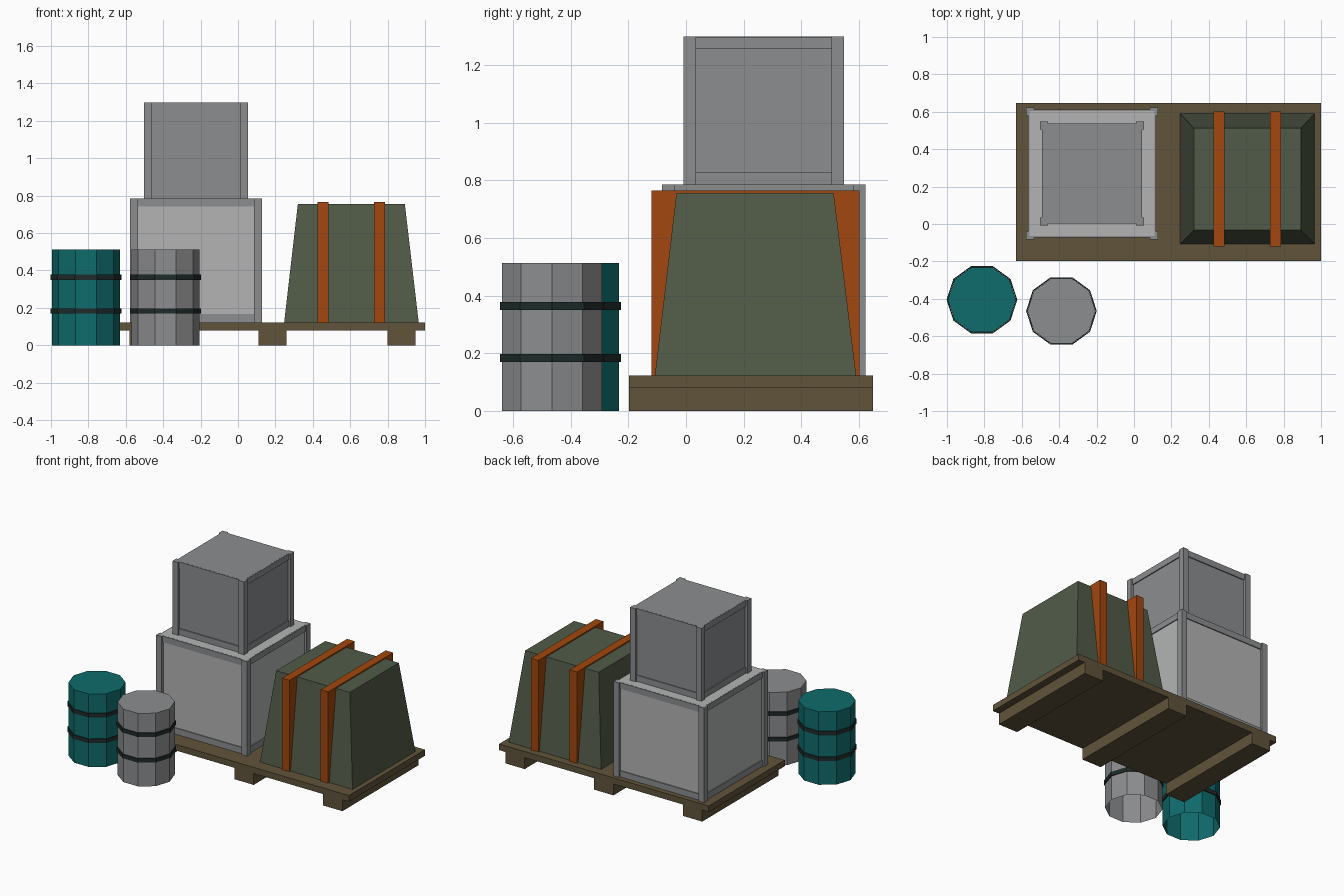
import bpy, bmesh, math

if "Cube" in bpy.data.objects:
    bpy.data.objects.remove(bpy.data.objects["Cube"])


def material(name, hex_code):
    def linear(v):
        return v / 12.92 if v <= 0.04045 else ((v + 0.055) / 1.055) ** 2.4
    rgb = [linear(int(hex_code[i:i + 2], 16) / 255) for i in (0, 2, 4)]
    mat = bpy.data.materials.new(name)
    mat.diffuse_color = (*rgb, 1)
    mat.use_nodes = True
    mat.node_tree.nodes["Principled BSDF"].inputs["Base Color"].default_value = mat.diffuse_color
    return mat


WOOD = material("brown wood", "60533A")
GREY = material("mid grey", "8C8D8F")
LIGHT = material("light grey", "B3B4B4")
GREEN = material("olive canvas", "515B48")
ORANGE = material("rust orange", "A2470E")
TEAL = material("teal", "0F6B6C")
BLACK = material("near black green", "1E2B29")


def finish(bm, name, mat):
    bmesh.ops.recalc_face_normals(bm, faces=bm.faces)
    mesh = bpy.data.meshes.new(name)
    bm.to_mesh(mesh)
    bm.free()
    mesh.materials.append(mat)
    obj = bpy.data.objects.new(name, mesh)
    bpy.context.collection.objects.link(obj)
    return obj


def box(name, mat, x, y, z, top_x=None, top_y=None):
    """Box from (min, max) ranges; optional narrower top."""
    bm = bmesh.new()
    bmesh.ops.create_cube(bm, size=1)
    for v in bm.verts:
        up = v.co.z > 0
        rx = top_x if up and top_x else x
        ry = top_y if up and top_y else y
        v.co = (rx[v.co.x > 0], ry[v.co.y > 0], z[up])
    return finish(bm, name, mat)


def crate(name, panel_mat, cx, cy, z0, z1, half):
    """Core box with thin horizontal rails and proud corner posts."""
    rail, panel, bar = half - 0.011, half - 0.018, 0.043
    box(name + "_panels", panel_mat, (cx - panel, cx + panel),
        (cy - panel, cy + panel), (z0, z1))
    inner = half - bar
    for s in (-1, 1):
        lo, hi = sorted((s * (panel - 0.02), s * rail))
        for a, b in ((z0, z0 + bar), (z1 - bar, z1 - 0.0005)):
            box(name + "_rail", GREY, (cx - inner, cx + inner), (cy + lo, cy + hi), (a, b))
            box(name + "_rail", GREY, (cx + lo, cx + hi), (cy - inner, cy + inner), (a, b))
        # L-shaped corner posts made of two plates per corner
        for t in (-1, 1):
            px = sorted((s * inner, s * half))
            py = sorted((t * inner, t * half))
            thin_x = sorted((s * (panel - 0.001), s * half))
            thin_y = sorted((t * (panel - 0.001), t * half))
            for rx, ry in ((px, thin_y), (thin_x, py)):
                box(name + "_post", GREY, (cx + rx[0], cx + rx[1]),
                    (cy + ry[0], cy + ry[1]), (z0, z1))


def lathe(name, mat, profile, cx, cy, closed=False, cap=False, sides=10):
    """Ten-sided ring surface around a vertical axis."""
    bm = bmesh.new()
    rings = [[bm.verts.new((cx + r * math.cos(2 * math.pi * i / sides),
                            cy + r * math.sin(2 * math.pi * i / sides), z))
              for i in range(sides)] for r, z in profile]
    pairs = list(zip(rings, rings[1:]))
    if closed:
        pairs.append((rings[-1], rings[0]))
    for a, b in pairs:
        for i in range(sides):
            j = (i + 1) % sides
            bm.faces.new((a[i], a[j], b[j], b[i]))
    if cap:
        bm.faces.new(rings[-1])
    return finish(bm, name, mat)


# Pallet: deck on three runners
box("pallet_deck", WOOD, (-0.63, 1.0), (-0.197, 0.648), (0.08, 0.123))
for x in (-0.505, 0.185, 0.875):
    box("pallet_runner", WOOD, (x - 0.075, x + 0.075), (-0.197, 0.648), (0, 0.08))

# Stacked crates
crate("large_crate", LIGHT, -0.225, 0.27, 0.123, 0.786, 0.353)
crate("small_crate", GREY, -0.225, 0.27, 0.786, 1.298, 0.278)

# Covered load and its straps
box("canvas_load", GREEN, (0.247, 0.966), (-0.108, 0.59), (0.123, 0.756),
    (0.32, 0.892), (-0.033, 0.512))
for x in (0.455, 0.756):
    box("strap", ORANGE, (x - 0.029, x + 0.029), (-0.12, 0.602), (0.123, 0.765))

# Open-bottomed barrels with dark hoops
for name, mat, cx, cy in (("teal_barrel", TEAL, -0.813, -0.405),
                          ("grey_barrel", GREY, -0.388, -0.465)):
    lathe(name, mat, [(0.182, 0), (0.182, 0.513)], cx, cy, cap=True)
    for z in (0.17, 0.35):
        lathe(name + "_hoop", BLACK, [(0.1825, z), (0.189, z), (0.189, z + 0.028),
              (0.1825, z + 0.028)], cx, cy, closed=True)
